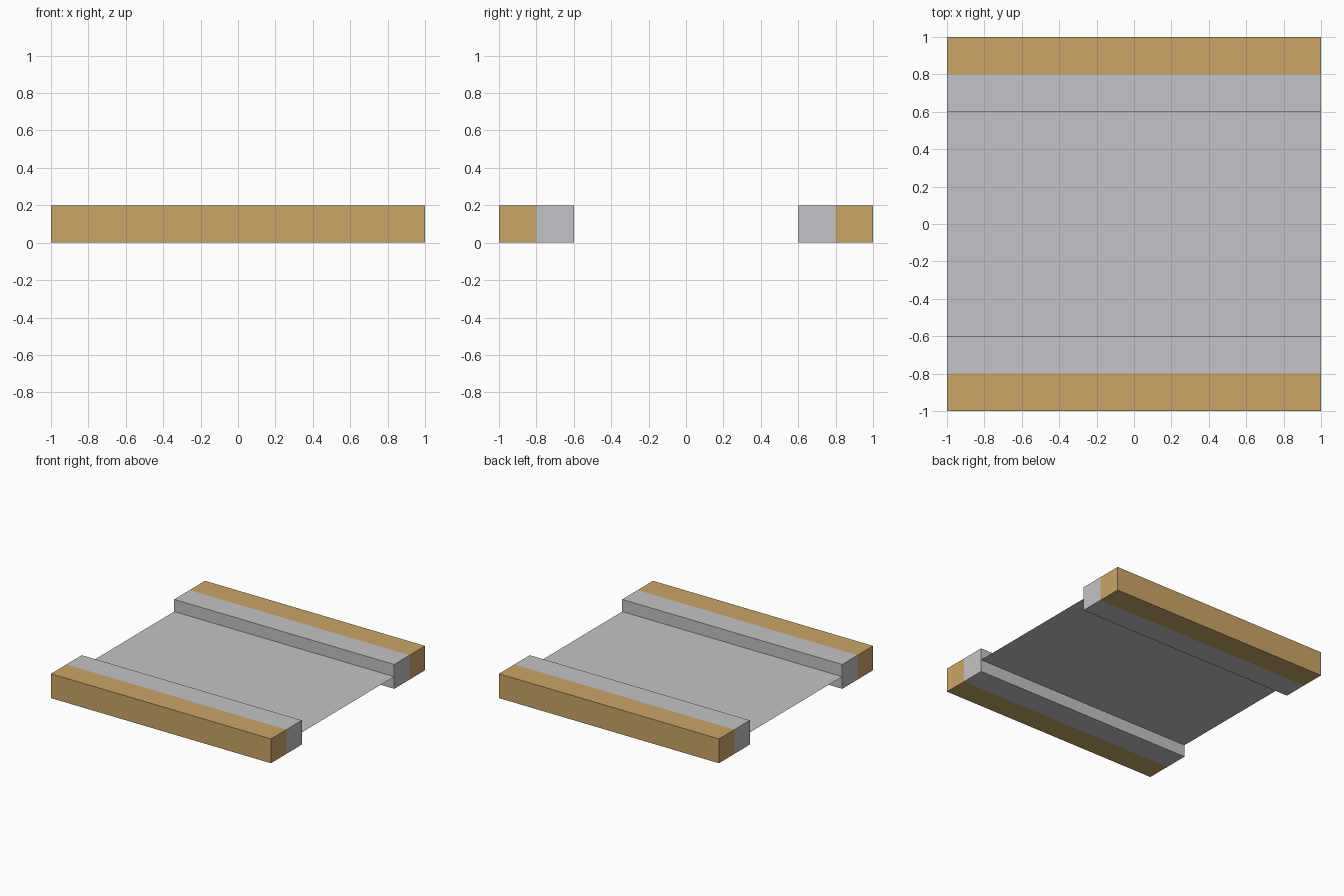
import bpy
import bmesh
from mathutils import Matrix, Vector

if "Cube" in bpy.data.objects:
    bpy.data.objects.remove(bpy.data.objects["Cube"])


def material(name, rgb):
    m = bpy.data.materials.new(name)
    m.diffuse_color = (*rgb, 1.0)
    m.use_nodes = True
    m.node_tree.nodes["Principled BSDF"].inputs["Base Color"].default_value = m.diffuse_color
    return m


TAN = material("tan", (0.584, 0.376, 0.136))
GREY = material("light_grey", (0.552, 0.552, 0.578))


def add_object(name, bm, mats):
    mesh = bpy.data.meshes.new(name)
    bm.to_mesh(mesh)
    bm.free()
    for m in mats:
        mesh.materials.append(m)
    ob = bpy.data.objects.new(name, mesh)
    bpy.context.collection.objects.link(ob)
    return ob


# Side rails: one bar each, cut lengthwise into a tan outer and grey inner half
for name, side in (("front_rail", -1), ("back_rail", 1)):
    bm = bmesh.new()
    bmesh.ops.create_cube(bm, size=1, matrix=Matrix.Translation((0, 0.8 * side, 0.1))
                          @ Matrix.Diagonal((2, 0.4, 0.2, 1)))
    bmesh.ops.bisect_plane(bm, geom=bm.verts[:] + bm.edges[:] + bm.faces[:],
                           plane_co=Vector((0, 0.8 * side, 0)), plane_no=Vector((0, 1, 0)))
    for f in bm.faces:
        f.material_index = 0 if abs(f.calc_center_median().y) > 0.8 else 1
    add_object(name, bm, (TAN, GREY))

# Thin deck sheet spanning the rails at half height
bm = bmesh.new()
bmesh.ops.create_grid(bm, x_segments=1, y_segments=1, size=1,
                      matrix=Matrix.Translation((0, 0, 0.1)) @ Matrix.Diagonal((1, 0.6, 1, 1)))
add_object("deck", bm, (GREY,))
